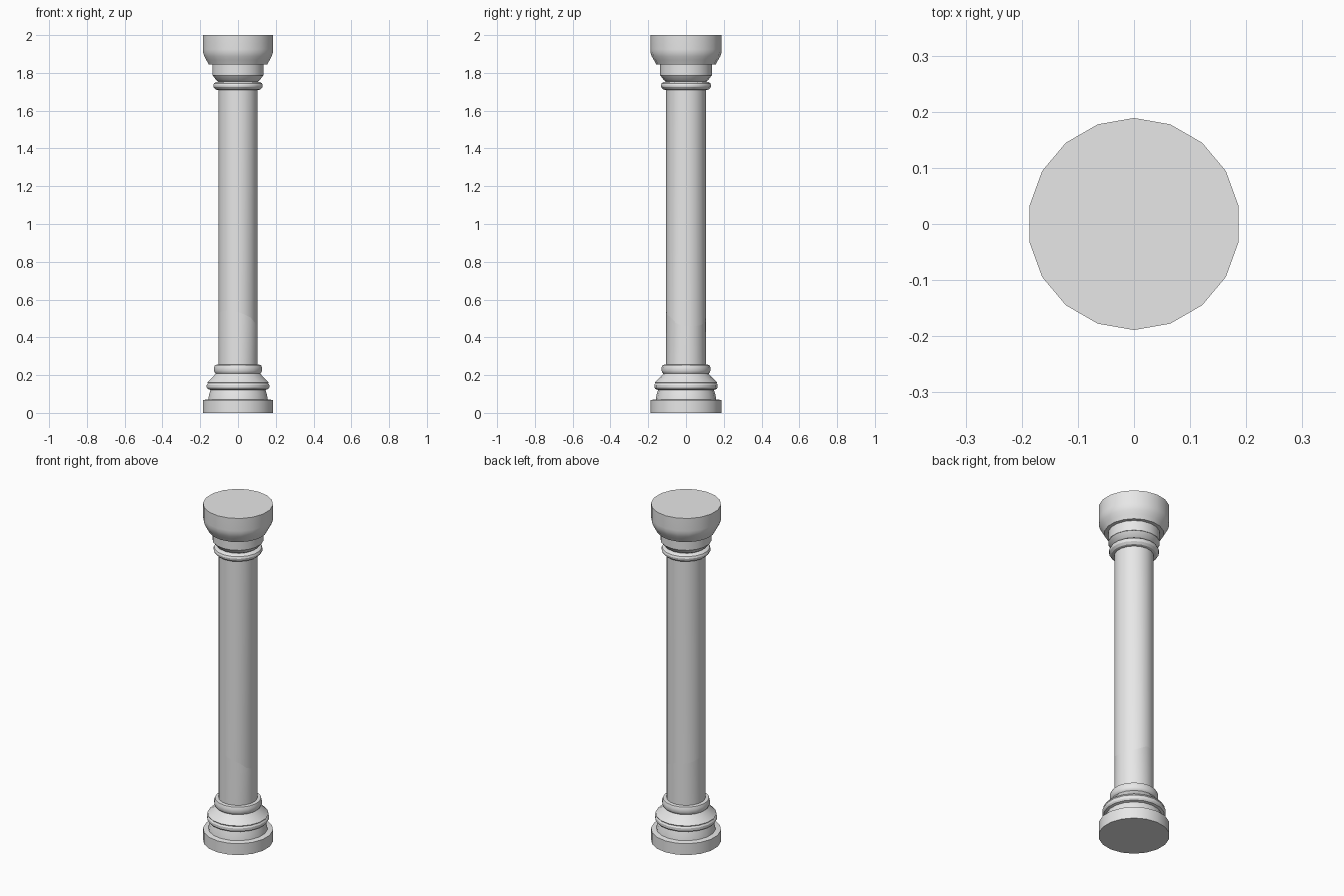
import bpy
import bmesh
import math

if "Cube" in bpy.data.objects:
    bpy.data.objects.remove(bpy.data.objects["Cube"])

SIDES = 18
SHAFT_R = 0.105

stone = bpy.data.materials.new("grey stone")
stone.use_nodes = True
stone.diffuse_color = (0.8, 0.8, 0.8, 1)
stone.node_tree.nodes["Principled BSDF"].inputs["Base Color"].default_value = (0.8, 0.8, 0.8, 1)


def turned(name, rings):
    """Capped solid of revolution; each ring is (radius, z), z one height or a list per side."""
    bm = bmesh.new()
    loops = []
    for r, z in rings:
        heights = z if isinstance(z, list) else [z] * SIDES
        loop = []
        for k, h in enumerate(heights):
            a = math.pi / 2 + math.tau * k / SIDES
            loop.append(bm.verts.new((r * math.cos(a), r * math.sin(a), h)))
        loops.append(loop)
    for low, high in zip(loops, loops[1:]):
        for k in range(SIDES):
            n = (k + 1) % SIDES
            bm.faces.new((low[k], low[n], high[n], high[k]))
    # End caps: flat ends are one face, the jagged break is a fan
    for loop, (r, z) in ((loops[0], rings[0]), (loops[-1], rings[-1])):
        if isinstance(z, list):
            centre = bm.verts.new((0, 0, sum(z) / SIDES))
            for k in range(SIDES):
                bm.faces.new((loop[k], loop[(k + 1) % SIDES], centre))
        else:
            bm.faces.new(loop)
    bmesh.ops.recalc_face_normals(bm, faces=bm.faces)
    mesh = bpy.data.meshes.new(name)
    bm.to_mesh(mesh)
    bm.free()
    mesh.materials.append(stone)
    ob = bpy.data.objects.new(name, mesh)
    bpy.context.collection.objects.link(ob)
    bpy.ops.object.select_all(action='DESELECT')
    ob.select_set(True)
    bpy.context.view_layer.objects.active = ob
    bpy.ops.object.shade_smooth_by_angle(angle=math.radians(30))
    return ob


# Base: plinth, scotia, torus, sloped shoulder and upper ring
turned("base", [
    (0.189, 0), (0.189, 0.068), (0.160, 0.072), (0.156, 0.095), (0.148, 0.122),
    (0.162, 0.126), (0.168, 0.135), (0.168, 0.148), (0.162, 0.157),
    (0.165, 0.162), (0.140, 0.185), (0.120, 0.208),
    (0.125, 0.213), (0.129, 0.223), (0.129, 0.240), (0.124, 0.254), (0.105, 0.256)])

# Shaft: two pieces meeting along a jagged break
crack = [0.500, 0.500, 0.505, 0.515, 0.525, 0.530, 0.535, 0.540, 0.545,
         0.535, 0.520, 0.505, 0.475, 0.460, 0.460, 0.460, 0.465, 0.480]
turned("shaft_lower", [(SHAFT_R, 0.25), (SHAFT_R, crack)])
turned("shaft_upper", [(SHAFT_R, crack), (SHAFT_R, 1.765)])

# Necking ring near the top of the shaft
turned("neck_ring", [
    (0.104, 1.708), (0.120, 1.712), (0.131, 1.724), (0.133, 1.734),
    (0.129, 1.745), (0.118, 1.752), (0.104, 1.754)])

# Capital: flared collar, neck band and broad rounded block
turned("capital", [
    (0.106, 1.755), (0.118, 1.762), (0.136, 1.787), (0.138, 1.787), (0.138, 1.845),
    (0.158, 1.845), (0.170, 1.868), (0.181, 1.887), (0.188, 1.908),
    (0.189, 1.925), (0.189, 2.0)])
